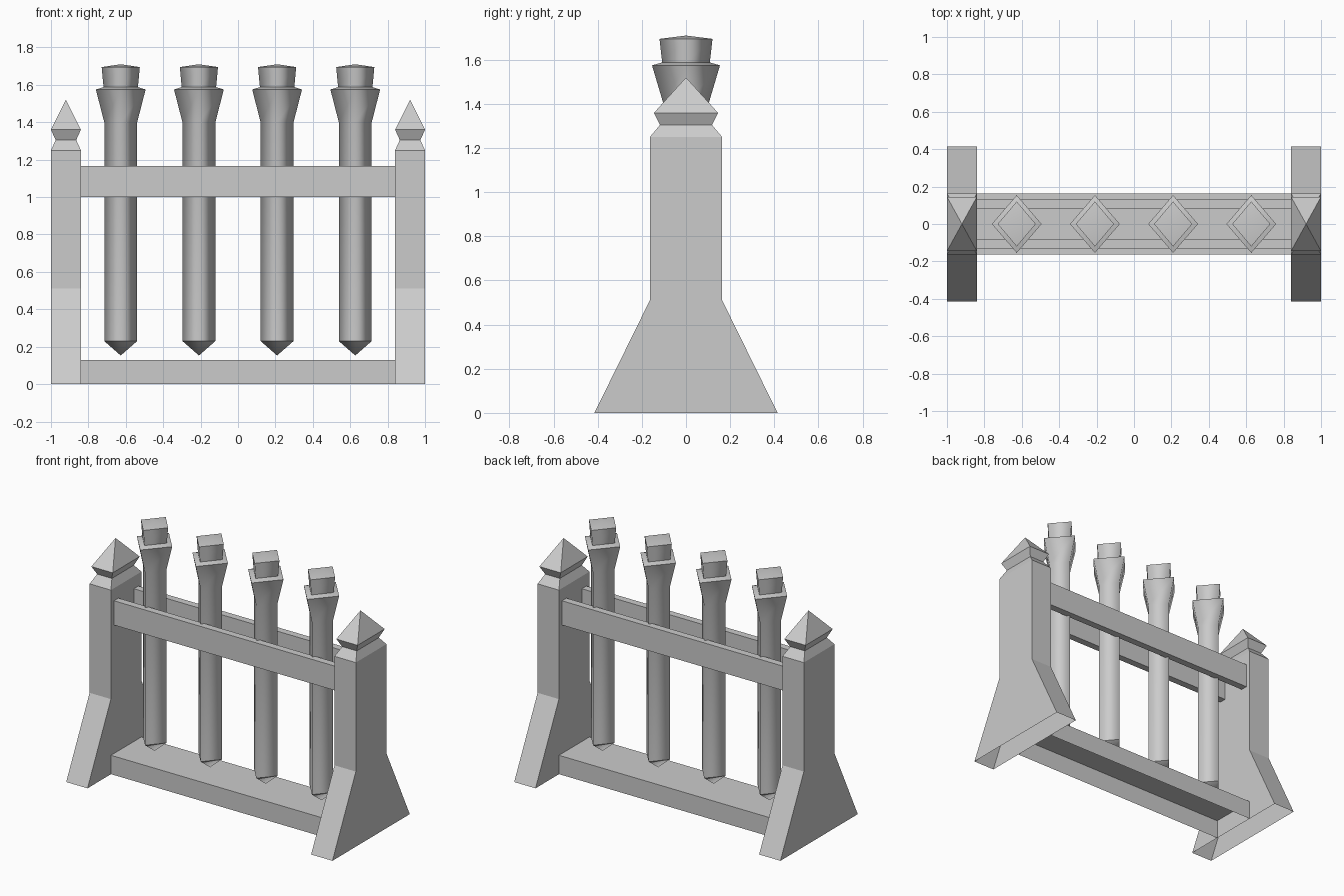
import bpy, bmesh

if "Cube" in bpy.data.objects:
    bpy.data.objects.remove(bpy.data.objects["Cube"])

def finish(bm, name):
    bmesh.ops.recalc_face_normals(bm, faces=bm.faces)
    me = bpy.data.meshes.new(name)
    bm.to_mesh(me)
    bm.free()
    ob = bpy.data.objects.new(name, me)
    bpy.context.collection.objects.link(ob)
    return ob

def loft(bm, rings):
    """Bridge a list of equal-length vertex rings with quads."""
    for a, b in zip(rings, rings[1:]):
        for i in range(len(a)):
            j = (i + 1) % len(a)
            bm.faces.new((a[i], a[j], b[j], b[i]))

def fan(bm, ring, apex):
    tip = bm.verts.new(apex)
    for i in range(len(ring)):
        bm.faces.new((ring[i], ring[(i + 1) % len(ring)], tip))

def post(name, x):
    # Flared foot, straight shaft, pinched neck and pyramid finial; open underneath
    levels = [(0, .08, .415), (.51, .08, .164), (1.25, .08, .164),
              (1.305, .055, .118), (1.36, .08, .145)]
    bm = bmesh.new()
    rings = [[bm.verts.new((x + sx * hx, sy * hy, z))
              for sx, sy in ((-1, -1), (1, -1), (1, 1), (-1, 1))]
             for z, hx, hy in levels]
    loft(bm, rings)
    fan(bm, rings[-1], (x, 0, 1.52))
    return finish(bm, name)

def beam(name, y, hy, z0, z1, open_bottom=False):
    bm = bmesh.new()
    bmesh.ops.create_cube(bm, size=1)
    for v in bm.verts:
        v.co = (v.co.x * 1.68, y + v.co.y * 2 * hy, z0 + (v.co.z + .5) * (z1 - z0))
    if open_bottom:
        bm.normal_update()
        bmesh.ops.delete(bm, geom=[f for f in bm.faces if f.normal.z < -.9],
                         context='FACES')
    return finish(bm, name)

def picket(name, x):
    # Diamond-section rod: pointed tip, flared collar, stopper; True = sharp ring
    levels = [(.23, .088, .102, True), (1.40, .088, .102, False),
              (1.575, .133, .154, True), (1.588, .092, .108, True),
              (1.695, .102, .12, True)]
    bm = bmesh.new()
    rings = [[bm.verts.new((x + rx * cx, ry * cy, z))
              for cx, cy in ((1, 0), (0, 1), (-1, 0), (0, -1))]
             for z, rx, ry, _ in levels]
    loft(bm, rings)
    fan(bm, rings[0], (x, 0, .153))
    fan(bm, rings[-1], (x, 0, 1.71))
    for f in bm.faces:
        f.smooth = True
    for ring, lv in zip(rings, levels):
        for i in range(4):
            if lv[3]:
                bm.edges.get((ring[i], ring[(i + 1) % 4])).smooth = False
    return finish(bm, name)

# End posts
post("left_post", -.92)
post("right_post", .92)

# Base board and the two upper rails
beam("base_board", 0, .163, 0, .128, open_bottom=True)
beam("front_rail", -.107, .024, 1.0, 1.165)
beam("back_rail", .107, .024, 1.0, 1.165)

# Four hanging rods
for k in range(4):
    picket(f"rod_{k + 1}", (k - 1.5) * .418)
